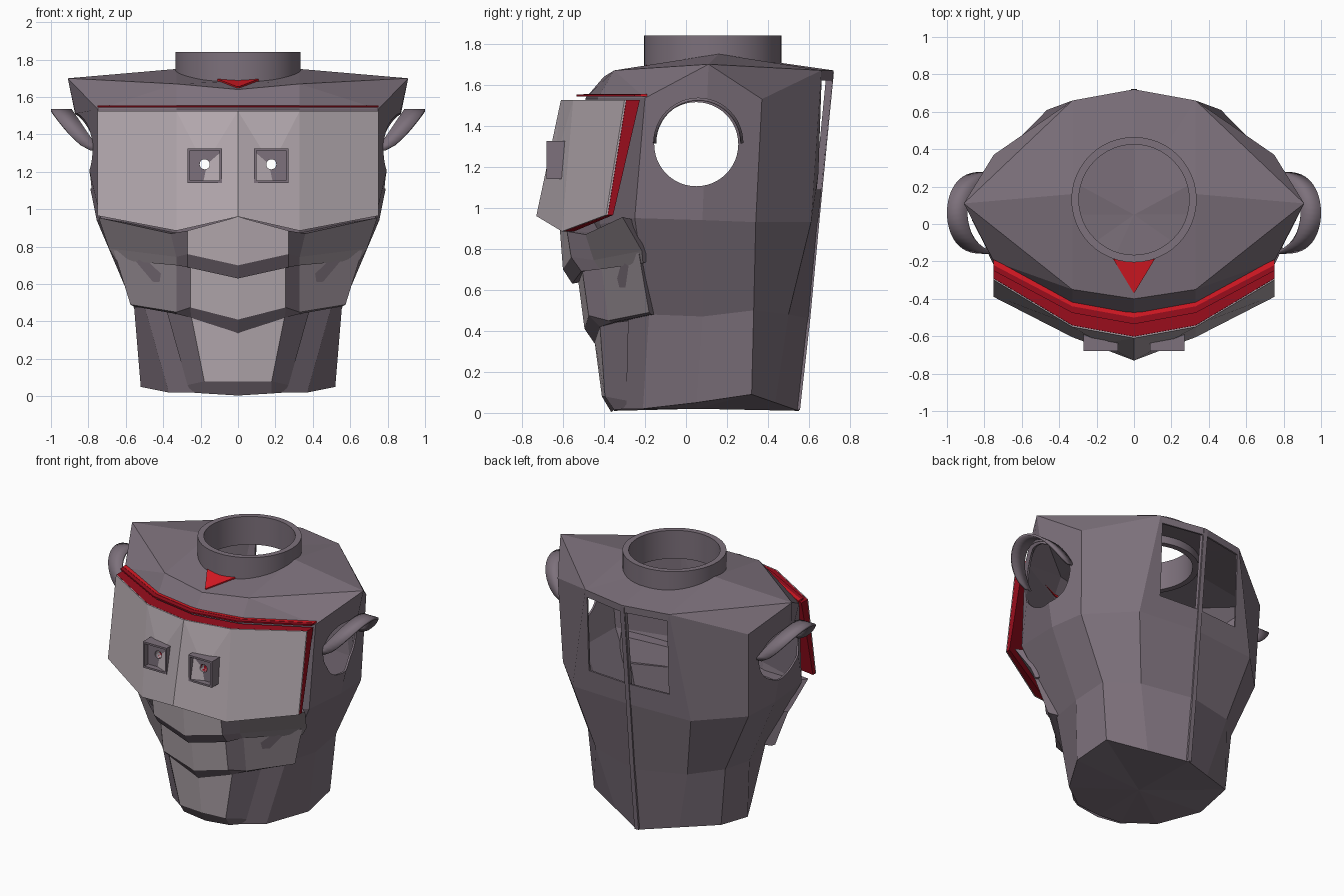
import bpy, bmesh
from math import pi, sin, cos
from mathutils import Matrix

if "Cube" in bpy.data.objects:
    bpy.data.objects.remove(bpy.data.objects["Cube"])


def material(name, *rgb):
    m = bpy.data.materials.new(name)
    m.diffuse_color = (*rgb, 1)
    m.use_nodes = True
    m.node_tree.nodes["Principled BSDF"].inputs["Base Color"].default_value = m.diffuse_color
    return m


dark = material("dark_grey", .205, .165, .20)
mid = material("mid_grey", .31, .265, .295)
light = material("light_grey", .47, .41, .44)
red = material("red", .72, .01, .018)
deep_red = material("deep_red", .32, .004, .012)


def finish(name, bm, mat=dark, mirror=True, thick=0):
    """Mirror half a mesh across x, weld it and make the object."""
    if mirror:
        dup = bmesh.ops.duplicate(bm, geom=bm.verts[:] + bm.edges[:] + bm.faces[:])
        vs = [g for g in dup["geom"] if isinstance(g, bmesh.types.BMVert)]
        bmesh.ops.transform(bm, matrix=Matrix.Scale(-1, 4, (1, 0, 0)), verts=vs)
    bmesh.ops.remove_doubles(bm, verts=bm.verts[:], dist=1e-4)
    bmesh.ops.recalc_face_normals(bm, faces=bm.faces[:])
    me = bpy.data.meshes.new(name)
    bm.to_mesh(me)
    bm.free()
    ob = bpy.data.objects.new(name, me)
    bpy.context.collection.objects.link(ob)
    me.materials.append(mat)
    if thick:
        m = ob.modifiers.new("thickness", 'SOLIDIFY')
        m.thickness, m.offset = thick, -1
    return ob


def band(name, rows, mat=dark, closed=False, thick=0):
    """Strip of quads between rows of half points; closed makes a capped prism."""
    bm = bmesh.new()
    grid = [[bm.verts.new(p) for p in r] for r in rows]
    if closed:
        bm.faces.new([r[-1] for r in grid])
        grid.append(grid[0])
    for a, b in zip(grid, grid[1:]):
        for i in range(len(a) - 1):
            bm.faces.new((a[i], a[i + 1], b[i + 1], b[i]))
    return finish(name, bm, mat, thick=thick)


def paint_front(ob, side):
    """Light centre plate and a chosen tone on the side plates."""
    ob.data.materials.append(light)
    ob.data.materials.append(side)
    for p in ob.data.polygons:
        if abs(p.normal.z) < .5 and p.normal.y < -.3:
            if abs(p.center.x) < .2:
                p.material_index = 1
            elif abs(p.center.x) > .4:
                p.material_index = 2


def cut(ob, *cutters):
    for c in cutters:
        m = ob.modifiers.new("cut", 'BOOLEAN')
        m.operation, m.solver, m.object = 'DIFFERENCE', 'EXACT', c


def cyl_cutter(name, r, depth, loc, rot=(0, 0, 0), n=48):
    bpy.ops.mesh.primitive_cylinder_add(vertices=n, radius=r, depth=depth, location=loc, rotation=rot)
    ob = bpy.context.object
    ob.name, ob.hide_render = name, True
    return ob


def box_cutter(name, x, y, z):
    bpy.ops.mesh.primitive_cube_add(size=1, location=[sum(a) / 2 for a in (x, y, z)])
    ob = bpy.context.object
    ob.scale = [a[1] - a[0] for a in (x, y, z)]
    ob.name, ob.hide_render = name, True
    return ob


# Cutters: neck opening, ear holes, pupils, rear windows
neck_cut = cyl_cutter("neck_cutter", .30, .4, (0, .13, 1.75))
ear_cut = cyl_cutter("ear_cutter", .205, 3, (0, .05, 1.31), (0, pi / 2, 0))
eye_cuts = [cyl_cutter("pupil_cutter", .027, .7, (s * .178, -.5, 1.24), (pi / 2, 0, 0), 20) for s in (-1, 1)]
windows = [box_cutter("window_cutter", sorted((s * .02, s * .315)), (.45, .9), (1.09, 1.62)) for s in (-1, 1)]

# Head shell: half rings from front centre round to back centre, then the roof
rings = [
    [(0, -.35, .01), (.18, -.345, .02), (.37, -.21, .02), (.52, .05, .05), (.50, .32, .09), (.25, .435, .05), (0, .55, .01)],
    [(0, -.40, .45), (.27, -.36, .45), (.5, -.18, .48), (.555, .08, .47), (.54, .33, .5), (.36, .50, .48), (0, .6, .46)],
    [(0, -.46, .94), (.33, -.42, .92), (.735, -.25, .95), (.755, .08, .94), (.73, .34, .93), (.465, .61, .93), (0, .645, .94)],
    [(0, -.49, 1.535), (.33, -.43, 1.535), (.75, -.2, 1.535), (.91, .11, 1.70), (.75, .37, 1.53), (.33, .66, 1.67), (0, .72, 1.67)]]
bm = bmesh.new()
g = [[bm.verts.new(p) for p in r] for r in rings]
for a, b in zip(g, g[1:]):
    for i in range(6):
        bm.faces.new((a[i], a[i + 1], b[i + 1], b[i]))
r0, r1, c, q = [bm.verts.new(p) for p in ((0, -.4, 1.64), (.33, -.35, 1.67), (0, .16, 1.75), (.33, .16, 1.75))]
e = g[3]
for f in ((e[0], e[1], r1, r0), (e[1], e[2], r1), (r1, e[2], e[3]), (r1, e[3], q), (r0, r1, q, c),
          (q, e[3], e[5]), (e[3], e[4], e[5]), (c, q, e[5]), (c, e[5], e[6])):
    bm.faces.new(f)
bc = bm.verts.new((0, .05, .02))
for i in range(6):
    bm.faces.new((g[0][i], g[0][i + 1], bc))
head = finish("head_shell", bm, thick=.015)
cut(head, neck_cut, ear_cut, *windows, *eye_cuts)

# Rear spine running between the windows to the base
spine = [(.715, 1.66), (.645, .94), (.60, .46), (.55, .015)]
band("rear_spine", [[(0, y + .006, z), (.016, y + .006, z), (.016, y - .03, z)] for y, z in spine])

# Visor plate and its red backing
top = [(0, -.61, 1.525), (.33, -.55, 1.525), (.75, -.30, 1.525)]
bot = [(0, -.73, .96), (.33, -.605, .885), (.75, -.39, .965)]


def back(row, *d):
    return [(x, y + o, z) for (x, y, z), o in zip(row, d)]


def slab(name, t0, t1, b0, b1, mat):
    cut(band(name, [back(top, *t0), back(top, *t1), back(bot, *b1), back(bot, *b0)], mat, True), *eye_cuts)


slab("visor", (0,) * 3, (.008,) * 3, (0,) * 3, (.008,) * 3, light)
slab("visor_backing", (.009,) * 3, (.10, .10, .075), (.009,) * 3, (.07, .06, .035), deep_red)

# Thin red trim above the visor
band("brow_trim", [[(0, -.50, 1.555), (.33, -.44, 1.555), (.75, -.22, 1.555)],
                   [(0, -.45, 1.555), (.33, -.40, 1.555), (.75, -.19, 1.555)]], red, thick=.012)
band("brow_trim_front", [[(0, -.535, 1.553), (.33, -.475, 1.553), (.75, -.25, 1.553)],
                         [(0, -.50, 1.553), (.33, -.44, 1.553), (.75, -.22, 1.553)]], deep_red, thick=.01)

# Upper lip, lower lip and chin plates
paint_front(band("upper_lip", [
    [(0, -.62, .96), (.27, -.58, .885), (.36, -.49, .87), (.745, -.31, .955)],
    [(0, -.60, .70), (.27, -.56, .76), (.33, -.45, .745), (.69, -.215, .79)],
    [(0, -.555, .63), (.27, -.51, .69), (.33, -.42, .70), (.655, -.21, .73)],
    [(0, -.38, .66), (.27, -.34, .71), (.33, -.30, .72), (.56, -.15, .75)],
    [(0, -.40, .95), (.27, -.36, .88), (.33, -.32, .88), (.62, -.2, .93)]], closed=True), mid)
paint_front(band("lower_lip", [
    [(0, -.36, .69), (.255, -.33, .73), (.33, -.3, .75), (.54, -.15, .78)],
    [(0, -.525, .64), (.255, -.505, .69), (.33, -.415, .74), (.665, -.23, .78)],
    [(0, -.495, .41), (.255, -.475, .475), (.33, -.38, .45), (.575, -.18, .49)],
    [(0, -.44, .33), (.25, -.42, .42), (.33, -.36, .44), (.555, -.17, .48)],
    [(0, -.33, .36), (.25, -.31, .43), (.33, -.27, .45), (.48, -.15, .48)]], closed=True), mid)
paint_front(band("chin", [
    [(0, -.45, .38), (.25, -.42, .43), (.38, -.28, .45)],
    [(0, -.41, .08), (.18, -.395, .08), (.27, -.29, .06)],
    [(0, -.365, .004), (.18, -.35, .015), (.25, -.29, .02)]]), dark)

# Square eyes with recessed fronts
bm = bmesh.new()
bmesh.ops.create_cube(bm, size=1, matrix=Matrix.Translation((.178, -.62, 1.233)) @ Matrix.Diagonal((.185, .12, .185, 1)))
bm.normal_update()
front = min(bm.faces, key=lambda f: f.calc_center_median().y)
bmesh.ops.inset_individual(bm, faces=[front], thickness=.018)
inner = bmesh.ops.extrude_discrete_faces(bm, faces=[front])["faces"]
bmesh.ops.translate(bm, verts=inner[0].verts[:], vec=(0, .04, 0))
cut(finish("eyes", bm), *eye_cuts)

# Ears: flared upper half tubes around the holes
bm = bmesh.new()
prev = None
for i in range(25):
    t = pi * i / 24
    s = max(0, sin(t))
    y, z = .06 + .22 * cos(t), 1.315 + .222 * s
    cur = [bm.verts.new((x, y, z)) for x in (.74 + .15 * s, .79 + .21 * s ** .7)]
    if prev:
        bm.faces.new((prev[0], prev[1], cur[1], cur[0]))
    prev = cur
ears = finish("ears", bm, thick=.015)

# Neck collar
bm = bmesh.new()
prof = [bm.verts.new(p) for p in ((.335, .13, 1.64), (.335, .13, 1.84), (.295, .13, 1.84), (.295, .13, 1.64))]
edges = [bm.edges.new((prof[i], prof[(i + 1) % 4])) for i in range(4)]
bmesh.ops.spin(bm, geom=prof + edges, cent=(0, .13, 0), axis=(0, 0, 1), angle=2 * pi, steps=48)
neck = finish("neck_collar", bm, mirror=False)

# Red arrow marker in front of the collar
band("collar_marker", [[(0, -.19, 1.692), (.11, -.19, 1.696)], [(0, -.365, 1.655), (.004, -.365, 1.655)]], red, thick=.012)

for ob in (neck, ears):
    bpy.ops.object.select_all(action='DESELECT')
    ob.select_set(True)
    bpy.context.view_layer.objects.active = ob
    bpy.ops.object.shade_smooth_by_angle(angle=.5)
